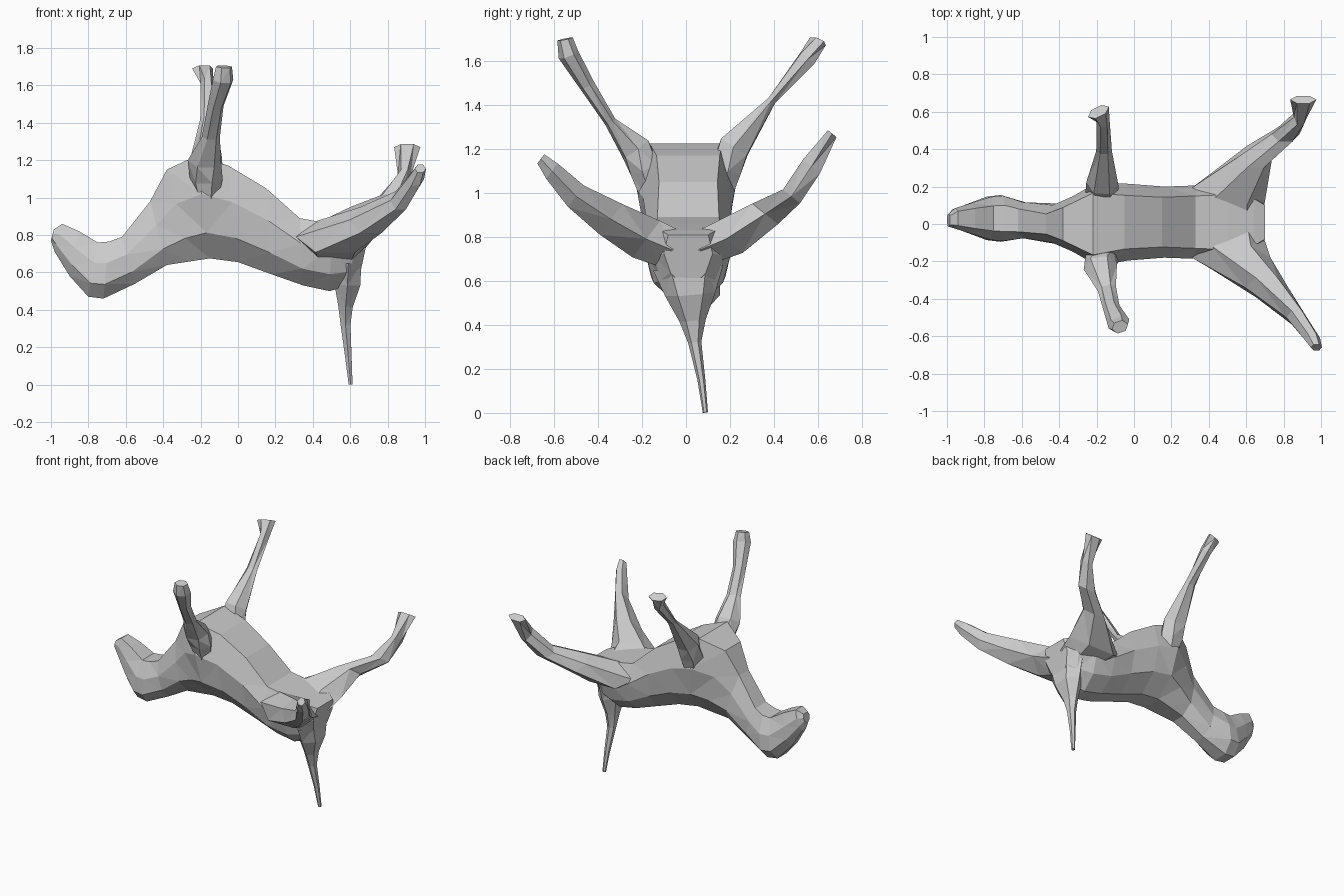
import bpy, bmesh, math
from mathutils import Vector


def skin(name, rings):
    """Bridge rings of equal length into a closed, faceted triangle mesh."""
    bm = bmesh.new()
    loops = [[bm.verts.new(p) for p in r] for r in rings]
    n = len(loops[0])
    for a, b in zip(loops, loops[1:]):
        for i in range(n):
            j = (i + 1) % n
            bm.faces.new((a[i], a[j], b[j], b[i]))
    bm.faces.new(loops[0])
    bm.faces.new(loops[-1])
    bmesh.ops.recalc_face_normals(bm, faces=bm.faces)
    bmesh.ops.triangulate(bm, faces=bm.faces)
    me = bpy.data.meshes.new(name)
    bm.to_mesh(me)
    bm.free()
    ob = bpy.data.objects.new(name, me)
    bpy.context.collection.objects.link(ob)
    return ob


# Cross-section of the torso: flat belly on top, narrow spine below
PROFILE = [(.35, -1), (.88, -.5), (1, .25), (.7, 1),
           (-.7, 1), (-1, .25), (-.88, -.5), (-.35, -1)]


def trunk(name, sections):
    """Sections: top x, z, bottom x, z, centre y, half width, top and bottom flare."""
    rings = []
    for tx, tz, bx, bz, yc, hw, ft, fb in sections:
        ring = []
        for s, t in PROFILE:
            k = (t + 1) / 2
            w = s * hw * (fb + (ft - fb) * k)
            ring.append((bx + (tx - bx) * k, yc + w, bz + (tz - bz) * k))
        rings.append(ring)
    return skin(name, rings)


def limb(name, sections, ref=(0, 0, 1), axes=None, sides=6):
    """Sections: x, y, z, half width, half depth; square to the path or on fixed axes."""
    pts = [Vector(s[:3]) for s in sections]
    rings = []
    for i, s in enumerate(sections):
        if axes:
            u, v = Vector(axes[0]), Vector(axes[1])
        else:
            d = (pts[min(i + 1, len(pts) - 1)] - pts[max(i - 1, 0)]).normalized()
            u = d.cross(Vector(ref)).normalized()
            v = u.cross(d)
        rings.append([pts[i] + u * s[3] * math.cos(a) + v * s[4] * math.sin(a)
                      for a in (math.tau * k / sides for k in range(sides))])
    return skin(name, rings)


# Head, from muzzle to throat
neck = (-.62, .79, -.55, .54, .02, .11, .8, 1)
trunk("head", [
    (-.985, .83, -1.0, .77, .02, .035, 1, 1),
    (-.94, .86, -.98, .71, .03, .055, 1, 1),
    (-.85, .82, -.90, .58, .03, .085, .9, 1.1),
    (-.75, .76, -.80, .47, .03, .12, .8, 1.2),
    (-.69, .765, -.72, .46, .03, .125, .8, 1.25),
    neck])

# Neck, chest, belly and rump
trunk("body", [
    neck,
    (-.47, .98, -.38, .64, .0, .14, .55, 1),
    (-.38, 1.15, -.25, .66, .0, .18, .7, 1),
    (-.22, 1.225, -.15, .675, .0, .205, 1.15, 1),
    (-.05, 1.17, .0, .655, .01, .205, 1.0, 1),
    (.15, 1.05, .18, .59, .01, .19, 1, 1),
    (.33, .89, .35, .53, .01, .20, 1, .95),
    (.50, .86, .49, .50, .01, .21, 1, .8),
    (.64, .83, .59, .53, .01, .18, 1, .7),
    (.70, .81, .65, .58, .01, .13, 1, .6)])

# Front legs, reaching up from the shoulders
limb("front_leg_right", [
    (-.16, -.14, .96, .05, .06),
    (-.17, -.18, 1.10, .09, .075),
    (-.18, -.23, 1.20, .09, .075),
    (-.145, -.345, 1.325, .05, .025),
    (-.12, -.45, 1.49, .045, .035),
    (-.08, -.535, 1.63, .06, .045),
    (-.075, -.55, 1.70, .045, .035)])
limb("front_leg_left", [
    (-.16, .14, .96, .05, .06),
    (-.17, .18, 1.10, .09, .075),
    (-.17, .22, 1.21, .085, .08),
    (-.16, .39, 1.42, .042, .022),
    (-.165, .55, 1.61, .035, .045),
    (-.19, .60, 1.69, .062, .035)])

# Hind legs, splayed outwards
limb("hind_leg_right", [
    (.52, -.06, .74, .17, .11),
    (.52, -.18, .79, .21, .12),
    (.71, -.34, .88, .115, .10),
    (.87, -.50, .985, .055, .07),
    (.95, -.61, 1.10, .045, .05),
    (.975, -.66, 1.155, .03, .03)], axes=((1, 0, 0), (0, .6, .8)))
limb("hind_leg_left", [
    (.52, .06, .74, .17, .11),
    (.50, .18, .79, .21, .12),
    (.65, .36, .905, .09, .09),
    (.81, .48, .985, .075, .06),
    (.89, .57, 1.12, .035, .06),
    (.905, .665, 1.27, .07, .03)], axes=((1, 0, 0), (0, -.75, .6)))

# Tail, pointing down to the ground
limb("tail", [
    (.59, .01, .66, .16, .08),
    (.585, .02, .54, .115, .08),
    (.575, .03, .42, .06, .045),
    (.575, .04, .32, .03, .03),
    (.59, .07, .15, .018, .02),
    (.602, .088, .002, .012, .012)], ref=(1, 0, 0))
